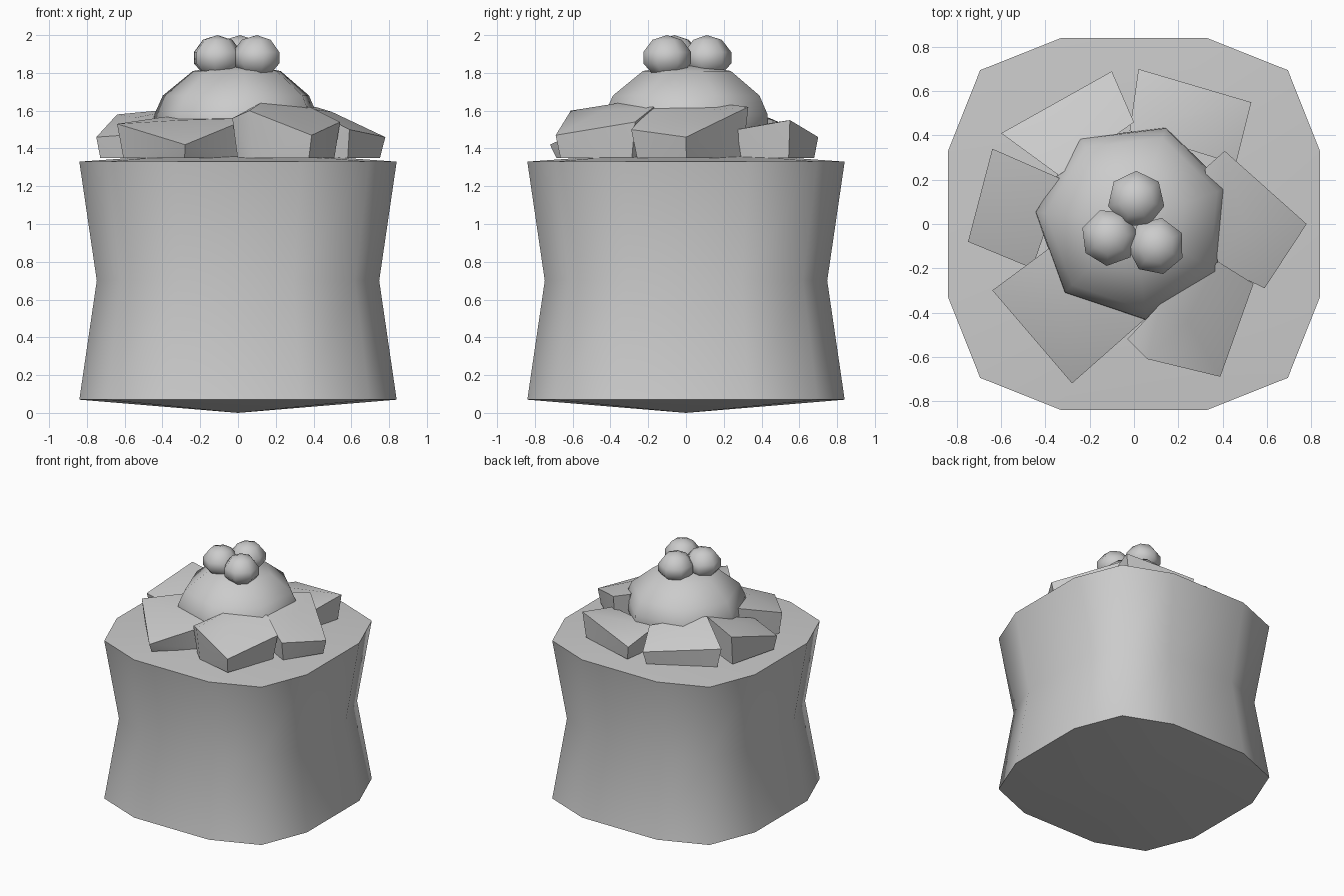
import bpy, bmesh
from math import sin, cos, pi, radians
from mathutils import Vector

if "Cube" in bpy.data.objects:
    bpy.data.objects.remove(bpy.data.objects["Cube"])


def finish(name, bm, angle=60):
    bmesh.ops.recalc_face_normals(bm, faces=bm.faces)
    me = bpy.data.meshes.new(name)
    bm.to_mesh(me)
    bm.free()
    me.shade_smooth()
    me.set_sharp_from_angle(angle=radians(angle))
    ob = bpy.data.objects.new(name, me)
    bpy.context.collection.objects.link(ob)
    return ob


def loft(name, section, levels, bottom, top, centre=(0, 0)):
    """Stack scaled copies of a section and close both ends with apex points."""
    bm = bmesh.new()
    cx, cy = centre
    rings = [[bm.verts.new((cx + x * s, cy + y * s, z)) for x, y in section] for s, z in levels]
    n = len(section)
    for a, b in zip(rings, rings[1:]):
        for i in range(n):
            j = (i + 1) % n
            bm.faces.new((a[i], a[j], b[j], b[i]))
    for ring, z in ((rings[0], bottom), (rings[-1], top)):
        tip = bm.verts.new((cx, cy, z))
        for i in range(n):
            bm.faces.new((ring[i], ring[(i + 1) % n], tip))
    return finish(name, bm)


def ngon(n, start=0.0):
    return [(cos(start + 2 * pi * i / n), sin(start + 2 * pi * i / n)) for i in range(n)]


# waisted body with a rounded-square, twelve-sided section
section = []
for q in range(4):
    c, s = round(cos(q * pi / 2)), round(sin(q * pi / 2))
    for x, y in ((0.84, -0.33), (0.84, 0.33), (0.695, 0.695)):
        section.append((x * c - y * s, x * s + y * c))
loft("body", section, [(1, 0.07), (0.89, 0.70), (1, 1.33)], 0.0, 1.39)

# seven-sided dome
loft("dome", ngon(7, radians(20)),
     [(0.40, 1.36), (0.45, 1.50), (0.445, 1.58), (0.40, 1.68), (0.24, 1.81)],
     1.35, 1.85, (0.0, 0.01))

# ring of chunky leaves: top corners (x, y, z), underside drawn in a little
leaves = {
    "back_left": [(-0.60, 0.41, 1.50), (-0.10, 0.69, 1.45), (0.0, 0.46, 1.55), (-0.34, 0.22, 1.62)],
    "back_right": [(0.02, 0.70, 1.46), (0.53, 0.55, 1.55), (0.46, 0.27, 1.50), (-0.02, 0.42, 1.53)],
    "right": [(0.41, 0.33, 1.62), (0.78, 0.0, 1.46), (0.59, -0.29, 1.50), (0.38, -0.19, 1.61), (0.32, 0.25, 1.63)],
    "front_right": [(0.54, -0.27, 1.54), (0.39, -0.69, 1.47), (0.06, -0.61, 1.60), (-0.03, -0.52, 1.56),
                    (0.12, -0.36, 1.64), (0.38, -0.17, 1.62)],
    "front_left": [(-0.64, -0.30, 1.53), (-0.28, -0.72, 1.42), (0.06, -0.42, 1.56), (-0.37, -0.10, 1.57)],
    "left": [(-0.64, 0.34, 1.58), (-0.75, -0.08, 1.46), (-0.46, -0.20, 1.48), (-0.32, 0.20, 1.61)],
}
for name, corners in leaves.items():
    bm = bmesh.new()
    mid = sum((Vector(p) for p in corners), Vector()) / len(corners)
    bm.verts.new(mid + Vector((0, 0, 0.03)))
    for x, y, z in corners:
        bm.verts.new((x, y, z))
        bm.verts.new((mid.x + (x - mid.x) * 0.9, mid.y + (y - mid.y) * 0.9, 1.35))
    bmesh.ops.convex_hull(bm, input=bm.verts)
    finish(name + "_leaf", bm, 45)

# three berries on top
for i, (x, y) in enumerate([(0.01, 0.11), (-0.11, -0.06), (0.10, -0.10)]):
    loft(f"berry_{i + 1}", ngon(7, radians(90 + 20 * i)),
         [(0.075, 1.79), (0.13, 1.85), (0.13, 1.91), (0.08, 1.975)],
         1.765, 2.0, (x, y))
